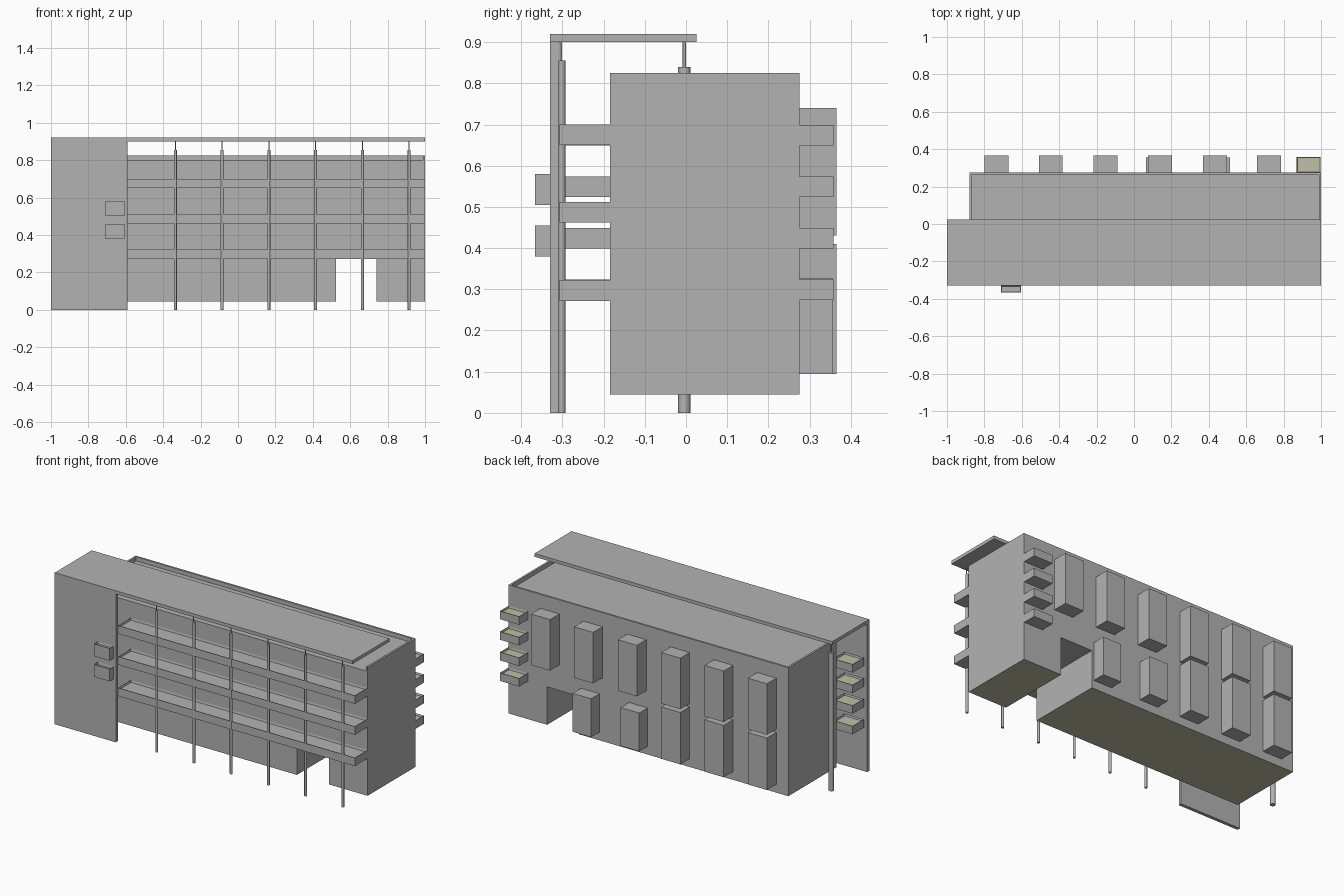
import bpy, bmesh
from mathutils import Matrix, Vector

cube = bpy.data.objects.get("Cube")
if cube:
    bpy.data.objects.remove(cube, do_unlink=True)


def material(name, rgb):
    m = bpy.data.materials.new(name)
    m.use_nodes = True
    m.diffuse_color = (*rgb, 1)
    m.node_tree.nodes["Principled BSDF"].inputs["Base Color"].default_value = (*rgb, 1)
    return m


GREY = material("concrete_grey", (0.45, 0.45, 0.45))
OLIVE = material("pale_olive", (0.52, 0.52, 0.38))


def finish(name, bm):
    mesh = bpy.data.meshes.new(name)
    bmesh.ops.recalc_face_normals(bm, faces=bm.faces)
    bm.to_mesh(mesh)
    bm.free()
    mesh.materials.append(GREY)
    mesh.materials.append(OLIVE)
    ob = bpy.data.objects.new(name, mesh)
    bpy.context.collection.objects.link(ob)
    return ob


def box_mesh(x, y, z):
    bm = bmesh.new()
    size = Vector((x[1] - x[0], y[1] - y[0], z[1] - z[0]))
    mid = Vector((sum(x), sum(y), sum(z))) / 2
    bmesh.ops.create_cube(bm, matrix=Matrix.Translation(mid) @ Matrix.Diagonal((*size, 1)))
    return bm


def box(name, x, y, z):
    return finish(name, box_mesh(x, y, z))


def tray(name, x, y, z, floor=0, depth=0.012):
    # box with a thin rim and a sunken floor
    bm = box_mesh(x, y, z)
    top = max(bm.faces, key=lambda f: f.calc_center_median().z)
    bmesh.ops.inset_region(bm, faces=[top], thickness=0.004)
    bmesh.ops.translate(bm, verts=top.verts, vec=(0, 0, -depth))
    top.material_index = floor
    return finish(name, bm)


def cylinder(name, x, y, z0, z1, r, sides=12):
    bm = bmesh.new()
    bmesh.ops.create_cone(bm, cap_ends=True, segments=sides, radius1=r, radius2=r,
                          depth=z1 - z0, matrix=Matrix.Translation((x, y, (z0 + z1) / 2)))
    ob = finish(name, bm)
    for p in ob.data.polygons:
        p.use_smooth = abs(p.normal.z) < 0.5
    return ob


# Main block, with a passage cut through its foot
LEFT, FRONT, BACK, BASE, ROOF, TOP = -0.88, -0.185, 0.275, 0.045, 0.80, 0.825
profile = [(LEFT, BASE), (0.525, BASE), (0.525, 0.275), (0.74, 0.275),
           (0.74, BASE), (1, BASE), (1, ROOF), (LEFT, ROOF)]
bm = bmesh.new()
face = bm.faces.new([bm.verts.new((x, FRONT, z)) for x, z in profile])
ext = bmesh.ops.extrude_face_region(bm, geom=[face])["geom"]
bmesh.ops.translate(bm, verts=[v for v in ext if isinstance(v, bmesh.types.BMVert)],
                    vec=(0, BACK - FRONT, 0))
bmesh.ops.recalc_face_normals(bm, faces=bm.faces)
for f in bm.faces:
    if f.normal.z < -0.5 and f.calc_center_median().z < 0.1:
        f.material_index = 1
finish("main_block", bm)

# Roof parapets
RIM = 0.012
box("parapet_back", (LEFT, 1), (BACK - RIM, BACK), (ROOF, TOP))
box("parapet_right", (LEFT, LEFT + RIM), (FRONT, BACK - RIM), (ROOF, TOP))
box("parapet_left", (1 - RIM, 1), (FRONT, BACK - RIM), (ROOF, TOP))

# Front screen wall and canopy
box("screen_wall", (-1, -0.59), (-0.33, -0.31), (0, 0.90))
box("canopy", (-1, 1), (-0.33, 0.025), (0.90, 0.92))
for i, z in enumerate((0.38, 0.505)):
    tray(f"wall_planter_{i}", (-0.71, -0.605), (-0.367, -0.33), (z, z + 0.075))

# Long front galleries
for i, z in enumerate((0.272, 0.462, 0.65)):
    tray(f"front_gallery_{i}", (-0.59, 1), (-0.307, FRONT), (z, z + 0.05))

# Front posts with slim rods carrying the canopy
for i in range(6):
    x = -0.335 + i * 0.25
    cylinder(f"front_post_{i}", x, -0.301, 0, 0.855, 0.008)
    cylinder(f"front_post_rod_{i}", x, -0.304, 0.855, 0.90, 0.003, 8)

# Column beside the right end wall
cylinder("side_column", -0.974, -0.004, 0, 0.84, 0.015, 16)
cylinder("side_column_rod", -0.974, -0.004, 0.84, 0.90, 0.004, 8)

# Small corner balconies
for i in range(4):
    z = 0.274 + i * 0.125
    tray(f"back_balcony_{i}", (0.87, 0.998), (BACK, 0.358), (z, z + 0.05), 1)
    tray(f"front_balcony_{i}", (-0.99, -0.86), (-0.293, FRONT), (z, z + 0.05), 1)

# Projecting bays on the back
for i, x in enumerate((-0.735, -0.445, -0.153, 0.138, 0.432, 0.722)):
    w = 0.064
    box(f"upper_bay_{i}", (x - w, x + w), (BACK, 0.365), (0.43, 0.74))
    if i < 3:
        box(f"lower_bay_{i}", (x - w, x + w), (BACK, 0.365), (0.095, 0.41))
for i, x in enumerate((0.127, 0.45)):
    box(f"short_bay_{i}", (x - 0.062, x + 0.062), (BACK, 0.356), (0.095, 0.328))
